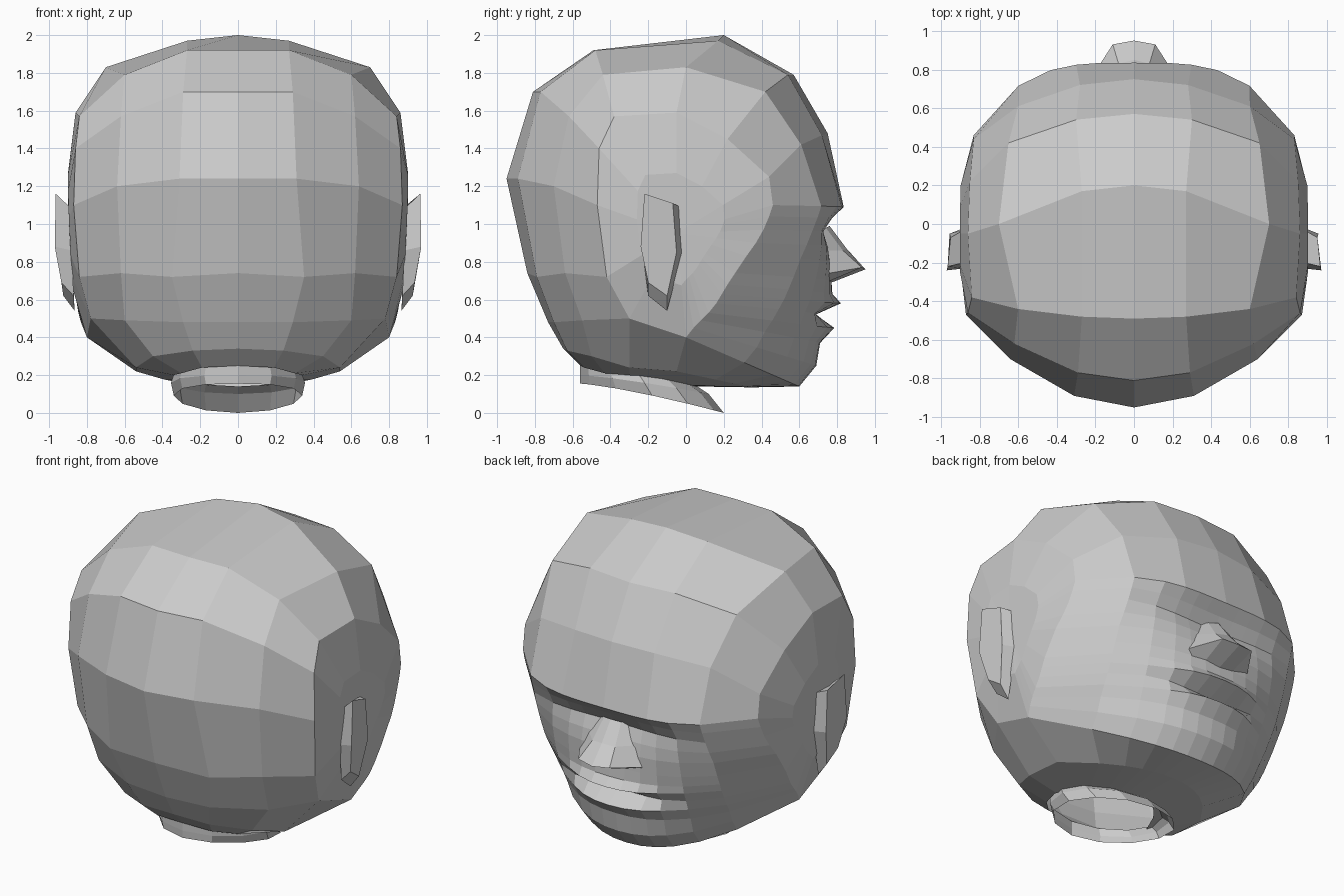
import bpy, bmesh, math


def build(name, polys, mirror=True):
    """Flat-shaded mesh from loose polygons, mirrored over x and welded."""
    bm = bmesh.new()
    if mirror:
        polys = polys + [[(-x, y, z) for x, y, z in reversed(p)] for p in polys]
    for p in polys:
        pts = [q for i, q in enumerate(p) if math.dist(q, p[i - 1]) > 1e-4]
        if len(pts) > 2:
            bm.faces.new([bm.verts.new(q) for q in pts])
    bmesh.ops.remove_doubles(bm, verts=bm.verts, dist=0.0005)
    bmesh.ops.recalc_face_normals(bm, faces=bm.faces)
    me = bpy.data.meshes.new(name)
    bm.to_mesh(me)
    bm.free()
    ob = bpy.data.objects.new(name, me)
    bpy.context.collection.objects.link(ob)
    return ob


def grid(rows):
    return [[a[i], a[i + 1], b[i + 1], b[i]]
            for a, b in zip(rows, rows[1:]) for i in range(len(a) - 1)]


# Face: rows from brow to throat as (z, y at centre, feature depth, half width, side y, side z)
FACE = [
    (1.09, .835, 0, .83, .46, 1.10), (1.03, .82, -.05, .835, .44, 1.04),
    (.96, .80, -.08, .84, .41, .97), (.88, .78, -.03, .85, .37, .90),
    (.80, .765, 0, .86, .32, .83), (.70, .76, .01, .86, .26, .74),
    (.63, .755, .02, .86, .22, .68), (.58, .75, .07, .855, .19, .63),
    (.52, .735, -.05, .85, .16, .58), (.45, .725, .06, .845, .12, .53),
    (.37, .71, 0, .835, .08, .49), (.25, .69, 0, .82, .04, .45),
    (.14, .60, 0, .80, 0, .40), (.135, .35, 0, .54, -.05, .22),
    (.14, .05, 0, .34, -.30, .20)]


def face_row(row):
    z, y, feat, w, ys, zs = row
    p = 2.2 + 1.3 * min(1, max(0, (z - .3) / .7))
    reach = .62 if z > .85 else .36
    return [(w * t, y + (ys - y) * t ** p + feat * max(0, 1 - (w * t / reach) ** 2),
             z + (zs - z) * t ** 2.2) for t in (0, .12, .24, .36, .52, .72, 1)]


face = [face_row(r) for r in FACE]

# Cranium: rows from nape over the crown to the forehead, centre to side
cranium = [
    [(0, -.56, .25), (.19, -.54, .24), (.30, -.43, .21), (.34, -.30, .20)],
    [(0, -.65, .34), (.24, -.63, .33), (.45, -.50, .30), (.54, -.30, .24)],
    [(0, -.73, .48), (.29, -.70, .48), (.60, -.55, .49), (.78, -.30, .50)],
    [(0, -.84, .74), (.35, -.79, .72), (.62, -.64, .74), (.84, -.42, .72)],
    [(0, -.95, 1.24), (.31, -.89, 1.24), (.64, -.70, 1.20), (.87, -.47, 1.10)],
    [(0, -.81, 1.70), (.29, -.77, 1.70), (.62, -.62, 1.57), (.86, -.46, 1.40)],
    [(0, -.49, 1.92), (.27, -.48, 1.92), (.60, -.44, 1.79), (.84, -.38, 1.57)],
    [(0, .20, 2.0), (.27, .17, 1.97), (.70, 0, 1.83), (.86, -.05, 1.59)],
    [(0, .57, 1.79), (.30, .54, 1.79), (.65, .42, 1.70), (.85, .22, 1.45)],
    [(0, .75, 1.48), (.28, .72, 1.47), (.60, .61, 1.42), (.83, .44, 1.25)]]

# Forehead strip welded to the denser brow row
cols = (0, 3, 5, 6)
top = cranium[-1]
forehead = [[top[i], top[i + 1]] + face[0][cols[i]:cols[i + 1] + 1][::-1] for i in range(3)]

# Temples: outline of the side filled towards a centre point
rim = [r[-1] for r in cranium[2:]] + [r[-1] for r in face[:13]]
inner = [(.88 + .02 * min(1, max(0, (z - .5) / .8)), (y - .05) / 2, (z + .95) / 2)
         for x, y, z in rim]
hub = (.893, -.05, .95)
side = []
for i in range(len(rim)):
    side += [[rim[i - 1], rim[i], inner[i], inner[i - 1]], [inner[i - 1], inner[i], hub]]

# Jaw underside joining throat and nape
under = [[rim[0], rim[-1], face[13][-1], cranium[1][-1]],
         [cranium[1][-1], face[13][-1], face[14][-1]]]
build("head", grid(cranium) + forehead + grid(face) + side + under)

# Nose
build("nose", grid([
    [(0, .76, .99), (.06, .74, .98), (.12, .69, .97)],
    [(0, .85, .87), (.08, .83, .86), (.18, .73, .86)],
    [(0, .95, .76), (.11, .93, .77), (.22, .76, .74)],
    [(0, .77, .69), (.10, .76, .70), (.21, .74, .69)]]))

# Ears: flaps flaring outward at the back edge, bevelled at the front
rim_e = [(.965, -.22, 1.16), (.95, -.07, 1.11), (.955, -.05, .85),
         (.925, -.10, .62), (.935, -.20, .69), (.97, -.24, .88)]
base_e = [(.88, -.20, 1.08), (.88, -.03, 1.09), (.88, -.02, .85),
          (.865, -.10, .54), (.87, -.20, .62), (.88, -.23, .86)]
build("ears", [rim_e] + [[rim_e[i - 1], rim_e[i], base_e[i], base_e[i - 1]]
                         for i in range(6)])


# Neck: short open collar, dropping towards the throat
def ring(cy, rx, ry, z_back, z_front, n=12):
    pts = []
    for i in range(n + 1):
        a = 2 * math.pi * (i % n) / n
        f = ((1 + math.cos(a)) / 2) ** 1.3
        pts.append((rx * math.sin(a), cy + ry * math.cos(a), z_back + (z_front - z_back) * f))
    return pts


build("neck", grid([ring(-.25, .34, .31, .25, .14), ring(-.22, .355, .34, .20, .10),
                    ring(-.18, .34, .38, .155, 0)]), mirror=False)
